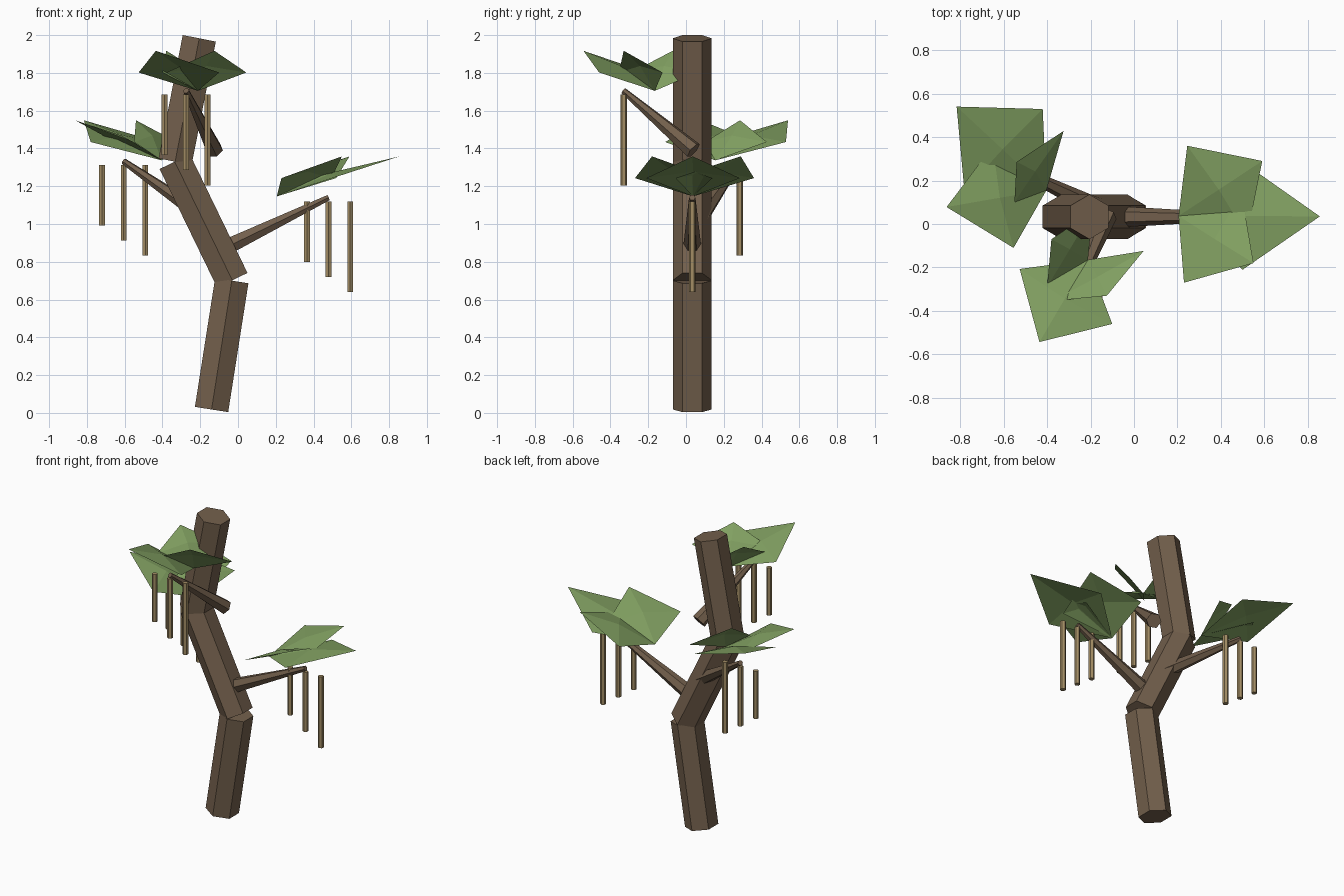
import bpy, bmesh, math
from mathutils import Vector

if "Cube" in bpy.data.objects:
    bpy.data.objects.remove(bpy.data.objects["Cube"])


def material(name, rgb):
    m = bpy.data.materials.new(name)
    m.diffuse_color = (*rgb, 1.0)
    m.use_nodes = True
    m.node_tree.nodes["Principled BSDF"].inputs["Base Color"].default_value = m.diffuse_color
    return m


BARK = material("brown bark", (0.17, 0.115, 0.072))
LEAF = material("leaf green", (0.22, 0.35, 0.12))
VINE = material("dry vine tan", (0.37, 0.27, 0.13))


def finish(name, bm, mat):
    mesh = bpy.data.meshes.new(name)
    bm.to_mesh(mesh)
    bm.free()
    mesh.materials.append(mat)
    obj = bpy.data.objects.new(name, mesh)
    bpy.context.collection.objects.link(obj)
    return obj


def limb(name, start, end, r0, r1, mat, sides=6):
    """Capped, optionally tapered prism with a corner pointing sideways."""
    a, b = Vector(start), Vector(end)
    d = (b - a).normalized()
    u = d.cross(Vector((0, 0, 1)))
    u = u.normalized() if u.length > 1e-3 else Vector((0, 1, 0))
    v = d.cross(u)
    bm = bmesh.new()
    rings = []
    for c, r in ((a, r0), (b, r1)):
        angles = [2 * math.pi * i / sides for i in range(sides)]
        rings.append([bm.verts.new(c + r * (u * math.cos(t) + v * math.sin(t))) for t in angles])
    low, high = rings
    bm.faces.new(low[::-1])
    bm.faces.new(high)
    for i in range(sides):
        j = (i + 1) % sides
        bm.faces.new((low[i], low[j], high[j], high[i]))
    bmesh.ops.recalc_face_normals(bm, faces=bm.faces)
    return finish(name, bm, mat)


def leaf(name, base, tip, side_a, side_b, rise=0.03):
    """Kite-shaped sheet, gently peaked at its middle."""
    x, y, z = base
    pts = [Vector((x, y, z)), Vector((*side_a, z + 0.097)),
           Vector((*tip, z + 0.212)), Vector((*side_b, z + 0.097))]
    mid = sum(pts, Vector()) / 4 + Vector((0, 0, rise))
    bm = bmesh.new()
    ring = [bm.verts.new(p) for p in pts]
    top = bm.verts.new(mid)
    for i in range(4):
        bm.faces.new((ring[i], ring[(i + 1) % 4], top))
    for f in bm.faces:
        f.normal_update()
        if f.normal.z < 0:
            f.normal_flip()
    return finish(name, bm, LEAF)


# Trunk: three straight hexagonal logs bending left, then right
Y = 0.033
trunk = [("lower_trunk", (-0.14, Y, 0.018), (-0.033, Y, 0.70)),
         ("middle_trunk", (-0.03, Y, 0.702), (-0.335, Y, 1.33)),
         ("upper_trunk", (-0.333, Y, 1.33), (-0.205, Y, 1.983))]
for name, a, b in trunk:
    limb(name, a, b, 0.103, 0.103, BARK)

# Branches: start, end
branches = {
    "right": ((-0.06, Y, 0.878), (0.48, Y, 1.14)),
    "back": ((-0.14, 0.06, 1.01), (-0.605, 0.285, 1.332)),
    "front": ((-0.125, 0.04, 1.39), (-0.275, -0.33, 1.705)),
}
for name, (a, b) in branches.items():
    limb(name + "_branch", a, b, 0.048, 0.017, BARK)
    # Three hanging vines, longer toward the right
    for i in range(3):
        x, y, z = b[0] + 0.114 * (i - 1), b[1], b[2] - 0.02
        limb(f"{name}_vine_{i + 1}", (x, y, z), (x, y, z - 0.32 - 0.08 * i),
             0.018, 0.018, VINE)

# Leaf clusters: shared base, then tip and two side corners in plan
clusters = {
    "right": ((0.205, 0.037, 1.146), [
        ((0.59, 0.29), (0.245, 0.36), (0.52, -0.055)),
        ((0.855, 0.035), (0.50, 0.285), (0.50, -0.21)),
        ((0.55, -0.18), (0.23, -0.27), (0.495, 0.14))]),
    "back": ((-0.403, 0.155, 1.337), [
        ((-0.816, 0.54), (-0.42, 0.529), (-0.78, 0.15)),
        ((-0.862, 0.078), (-0.554, -0.11), (-0.65, 0.36)),
        ((-0.54, 0.286), (-0.324, 0.428), (-0.55, 0.10))]),
    "front": ((-0.212, -0.165, 1.705), [
        ((-0.435, -0.543), (-0.526, -0.207), (-0.10, -0.46)),
        ((-0.38, -0.07), (-0.40, -0.29), (-0.19, 0.06)),
        ((-0.125, -0.33), (0.044, -0.124), (-0.38, -0.355))]),
}
for name, (base, leaves) in clusters.items():
    for i, (tip, a, b) in enumerate(leaves):
        leaf(f"{name}_leaf_{i + 1}", base, tip, a, b)
